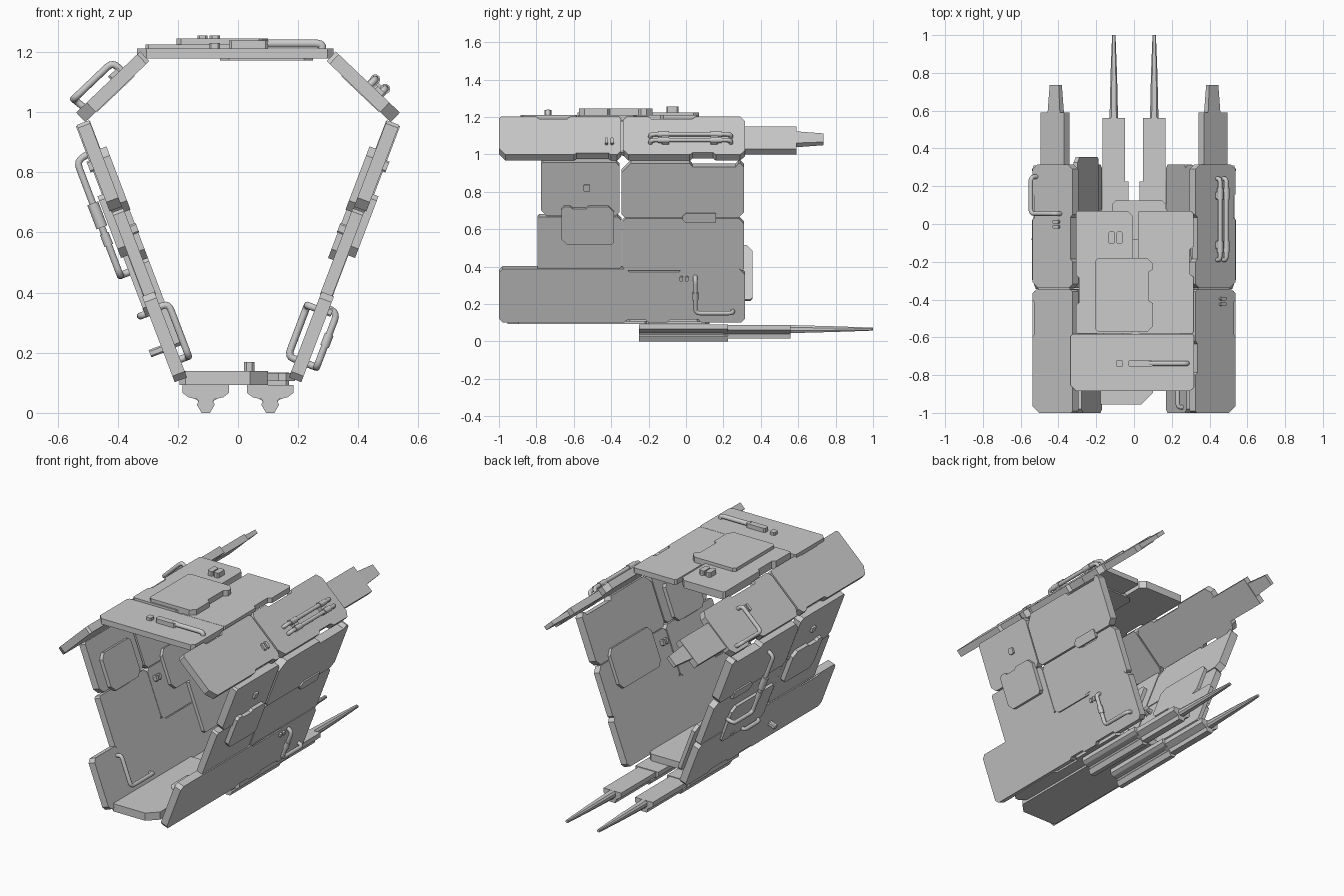
import bpy, bmesh
from mathutils import Vector as V

if "Cube" in bpy.data.objects:
    bpy.data.objects.remove(bpy.data.objects["Cube"])

# Frames: origin, in-plane direction (first coordinate), outward normal. y always runs along the hull.
WALL = (V((.148, 0, 0)), V((.381, 0, 1)), V((.934, 0, -.356)))       # first coordinate = z
SLOPE = (V((0, 0, 1.481)), V((1, 0, -.953)), V((.69, 0, .724)))      # first coordinate = x
FLAT = (V((0, 0, 0)), V((1, 0, 0)), V((0, 0, 1)))                    # first coordinate = x, normal = z


def place(frame, s, a, y, n):
    p = frame[0] + frame[1] * a + frame[2] * n
    return V((p.x * s, y, p.z))


def loft(name, rings):
    bm = bmesh.new()
    vs = [[bm.verts.new(p) for p in r] for r in rings]
    for r, q in zip(vs, vs[1:]):
        for i in range(len(r)):
            j = (i + 1) % len(r)
            bm.faces.new((r[i], r[j], q[j], q[i]))
    bm.faces.new(vs[0])
    bm.faces.new(vs[-1])
    bmesh.ops.recalc_face_normals(bm, faces=bm.faces)
    me = bpy.data.meshes.new(name)
    bm.to_mesh(me)
    bm.free()
    ob = bpy.data.objects.new(name, me)
    bpy.context.collection.objects.link(ob)
    return ob


def plate(name, fr, s, a0, a1, y0, y1, n0, n1, cut=(.015,) * 4, low=(), high=()):
    """Armour plate; cut = corner chamfers (a0y0, a0y1, a1y1, a1y0); low/high = notches (y0, y1, depth)."""
    k, d = cut, .015
    pts = [(a0 + k[0], y0), (a0, y0 + k[0])]
    for p, q, h in low:
        pts += [(a0, p), (a0 + h, p + d), (a0 + h, q - d), (a0, q)]
    pts += [(a0, y1 - k[1]), (a0 + k[1], y1), (a1 - k[2], y1), (a1, y1 - k[2])]
    for p, q, h in high:
        pts += [(a1, q), (a1 - h, q - d), (a1 - h, p + d), (a1, p)]
    pts += [(a1, y0 + k[3]), (a1 - k[3], y0)]
    return loft(name, [[place(fr, s, a, y, n) for a, y in pts] for n in (n0, n1)])


def pipe(name, fr, s, pts, r=.012, bend=.025):
    """Round bar with softened corners."""
    P = [place(fr, s, *p) for p in pts]
    path = [P[0]]
    for a, b, c in zip(P, P[1:], P[2:]):
        p = b + (a - b).normalized() * min(bend, (a - b).length / 2)
        q = b + (c - b).normalized() * min(bend, (c - b).length / 2)
        path += [p * (1 - t) ** 2 + b * 2 * t * (1 - t) + q * t * t for t in (0, .25, .5, .75, 1)]
    path.append(P[-1])
    cu = bpy.data.curves.new(name, 'CURVE')
    cu.dimensions = '3D'
    cu.bevel_depth, cu.bevel_resolution, cu.use_fill_caps = r, 3, True
    sp = cu.splines.new('POLY')
    sp.points.add(len(path) - 1)
    for pt, p in zip(sp.points, path):
        pt.co = (*p, 1)
    bpy.context.collection.objects.link(bpy.data.objects.new(name, cu))


def bolts(name, fr, s, a, ys, n0, n1, w=.016, h=.009):
    for y in ys:
        plate(name, fr, s, a - w, a + w, y - h, y + h, n0, n1, (.005,) * 4)


# Side walls, mirrored
for s, side in ((1, 'right'), (-1, 'left')):
    plate(side + '_lower_panel', WALL, s, .11, .395, -1, .315, -.022, .022, (.02, .02, .03, .02),
          low=[(-.33, -.2, .012), (-.1, .08, .015)], high=[(-.85, -.66, .015), (-.32, -.02, .015)])
    plate(side + '_middle_front_panel', WALL, s, .385, .672, -.795, -.345, -.024, .016,
          (.01, .02, .02, .01), high=[(-.66, -.5, .02)])
    plate(side + '_middle_rear_panel', WALL, s, .385, .665, -.34, .31, -.022, .018, (.02, .01, .03, .02),
          high=[(0, .16, .025)])
    plate(side + '_upper_front_panel', WALL, s, .678, .965, -.775, -.355, -.022, .022, (.03, .02, .02, .01),
          low=[(-.62, -.45, .02)])
    plate(side + '_upper_rear_panel', WALL, s, .67, .962, -.345, .31, -.024, .026, (.02, .03, .02, .05),
          high=[(.02, .28, .02)])
    plate(side + '_wall_hatch', WALL, s, .53, .735, -.665, -.385, .016, .042, (.03, .015, .03, .015),
          high=[(-.62, -.52, .012)])
    plate(side + '_inner_hatch', WALL, s, .66, .87, -.7, -.42, -.045, -.02, (.03, .03, .015, .03))
    plate(side + '_inner_rear_plate', WALL, s, .5, .72, -.2, .2, -.042, -.02, (.03,) * 4)
    plate(side + '_wall_latch', WALL, s, .645, .697, -.02, .16, .015, .034, (.02, .005, .005, .02))
    bolts(side + '_wall_bolt', WALL, s, .83, (-.53,), .02, .035, .018, .018)
    bolts(side + '_lower_bolts', WALL, s, .345, (-.025, .005), .02, .035, .013)
    bolts(side + '_inner_bolts', WALL, s, .6, (-.3, -.27), -.045, -.02)

# Left wall's extra backing plate
plate('left_backing_plate', WALL, -1, .21, .5, -.05, .355, -.042, -.02, (.01, .01, .03, .01))
plate('left_outer_plate', WALL, -1, .33, .56, -.3, .1, .016, .034, (.03, .015, .03, .015))
bolts('left_lower_peg', WALL, -1, .22, (-.45,), .02, .065, .012, .015)

# Wall grab handles
pipe('right_outer_handle', WALL, 1, [(.355, .05, .01), (.35, .05, .052), (.17, .05, .052),
                                     (.17, .25, .052), (.17, .25, .01)])
pipe('right_inner_handle', WALL, 1, [(.34, -.97, -.015), (.34, -.97, -.05), (.34, -.8, -.05),
                                     (.17, -.8, -.05), (.17, -.8, -.015)])
pipe('left_inner_handle', WALL, -1, [(.345, -.8, -.015), (.345, -.8, -.052), (.17, -.8, -.052),
                                     (.17, -.58, -.052), (.17, -.58, -.015)])
pipe('left_outer_handle', WALL, -1, [(.34, -.25, .01), (.34, -.25, .05), (.34, -.1, .05), (.34, -.1, .01)])
pipe('left_long_pipe', WALL, -1, [(.87, -.08, .01), (.86, -.08, .065), (.48, -.08, .065),
                                  (.48, .1, .065), (.48, .1, .01)])
pipe('left_pipe_collar', WALL, -1, [(.72, -.08, .065), (.64, -.08, .065)], .02)
for s, y in ((1, .05), (-1, -.08)):
    z = .26 if s > 0 else .6
    pipe('handle_collar', WALL, s, [(z - .02, y, .052 if s > 0 else .065),
                                    (z + .02, y, .052 if s > 0 else .065)], .016)

# Sloped shoulder plates with rear prongs, mirrored
for s, side in ((1, 'right'), (-1, 'left')):
    plate(side + '_shoulder_front', SLOPE, s, .31, .523, -1, -.348, -.022, .022, (.01, .01, .02, .035),
          low=[(-.8, -.62, .012)], high=[(-.6, -.4, .01)])
    plate(side + '_shoulder_rear', SLOPE, s, .31, .523, -.338, .315, -.022, .022, (.02, .025, .025, .03),
          low=[(-.2, .05, .012)], high=[(.02, .16, .012)])
    plate(side + '_shoulder_seam', SLOPE, s, .33, .5, -.37, -.31, -.015, .012, (0,) * 4)
    plate(side + '_shoulder_prong', SLOPE, s, .36, .485, .3, .59, -.025, .015, (0,) * 4)
    loft(side + '_shoulder_tip', [[place(SLOPE, s, .417 + a * w, y, n - .004)
                                   for a, n in ((-1, -t), (1, -t), (1, t), (-1, t))]
                                  for y, w, t in ((.58, .033, .016), (.735, .024, .012))])

# Shoulder rails, handle and bolts
for x in (.425, .458):
    pipe('right_shoulder_rail', SLOPE, 1, [(x, -.19, .015), (x, -.19, .045), (x, .24, .045), (x, .24, .015)])
    for y in (-.12, .16):
        pipe('rail_collar', SLOPE, 1, [(x, y - .03, .045), (x, y + .03, .045)], .017)
for y in (-.11, .15):
    plate('rail_clamp', SLOPE, 1, .415, .467, y - .02, y + .02, .02, .045, (.004,) * 4)
bolts('right_shoulder_bolts', SLOPE, 1, .452, (-.425, -.395), .02, .035)
bolts('left_shoulder_bolts', SLOPE, -1, .392, (-.015, .012), .02, .035)
pipe('left_shoulder_handle', SLOPE, -1, [(.5, .25, .01), (.505, .25, .06), (.505, .055, .06),
                                         (.375, .055, .06), (.375, .055, .01)])

# Roof plates
plate('roof_front', FLAT, 1, -.335, .318, -.885, -.582, 1.178, 1.212, (.03, .01, .01, .02))
plate('roof_rear_left', FLAT, 1, -.308, -.005, -.58, .07, 1.178, 1.225, (.01, .01, .03, .01),
      low=[(-.43, -.27, .018)])
plate('roof_rear_right', FLAT, 1, .02, .315, -.58, .07, 1.18, 1.212, (.01, .01, .015, .01),
      high=[(-.28, -.12, .02)])
plate('roof_joiner', FLAT, 1, -.06, .25, -.62, -.08, 1.172, 1.19, (.03,) * 4)
plate('roof_hatch', FLAT, 1, -.205, .1, -.572, -.18, 1.205, 1.245, (.015, .015, .03, .03),
      high=[(-.42, -.24, .022)])
for x in (-.118, -.077):
    plate('roof_stud', FLAT, 1, x - .017, x + .017, -.105, -.04, 1.215, 1.255, (.007,) * 4)
plate('roof_front_bolt', FLAT, 1, -.095, -.06, -.757, -.72, 1.205, 1.23, (.006,) * 4)
plate('roof_handle_base', FLAT, 1, -.03, .1, -.757, -.72, 1.205, 1.238, (.008,) * 4)
pipe('roof_handle', FLAT, 1, [(.08, -.738, 1.228), (.28, -.738, 1.228), (.28, -.738, 1.205)], .014)

# Floor plates
plate('floor_front', FLAT, 1, -.195, .1, -.955, -.2, .093, .14, (.02, .02, .02, .06))
plate('floor_right_strip', FLAT, 1, .095, .19, -.885, .08, .106, .132, (.04, .01, .02, .03),
      high=[(-.5, -.3, .02)])
plate('floor_rear', FLAT, 1, -.115, .17, -.21, .125, .093, .135, (.01, .02, .02, .01))
plate('floor_left_strip', FLAT, 1, -.195, -.1, -.205, .06, .1, .13, (.01, .03, .01, .01))
plate('floor_stud', FLAT, 1, .02, .055, -.5, -.45, .135, .17, (.008,) * 4)


# Twin under-floor prongs: keeled base, barrel and tapering spike
def ring(x, y, half):
    pts = half + [(-w, z) for w, z in reversed(half)]
    return [V((x + w, y, z)) for w, z in pts]


base = [(.077, .092), (.077, .066), (.058, .052), (.028, .045), (.024, .036), (.03, .028), (.014, 0)]
barrel = [(.06, .088), (.06, .06), (.026, .04), (.02, .016)]
for x, side in ((.107, 'right'), (-.107, 'left')):
    loft(side + '_prong_base', [ring(x, y, base) for y in (-.25, .225)])
    loft(side + '_prong_barrel', [ring(x, y, barrel) for y in (.2, .56)])
    loft(side + '_prong_spike', [ring(x, y, [(w * .6, .066 + h), (w, .066 + h * .4), (w, .066 - h * .4),
                                             (w * .6, .066 - h)])
                                 for y, w, h in ((.54, .023, .022), (.8, .017, .015), (1, .009, .008))])
